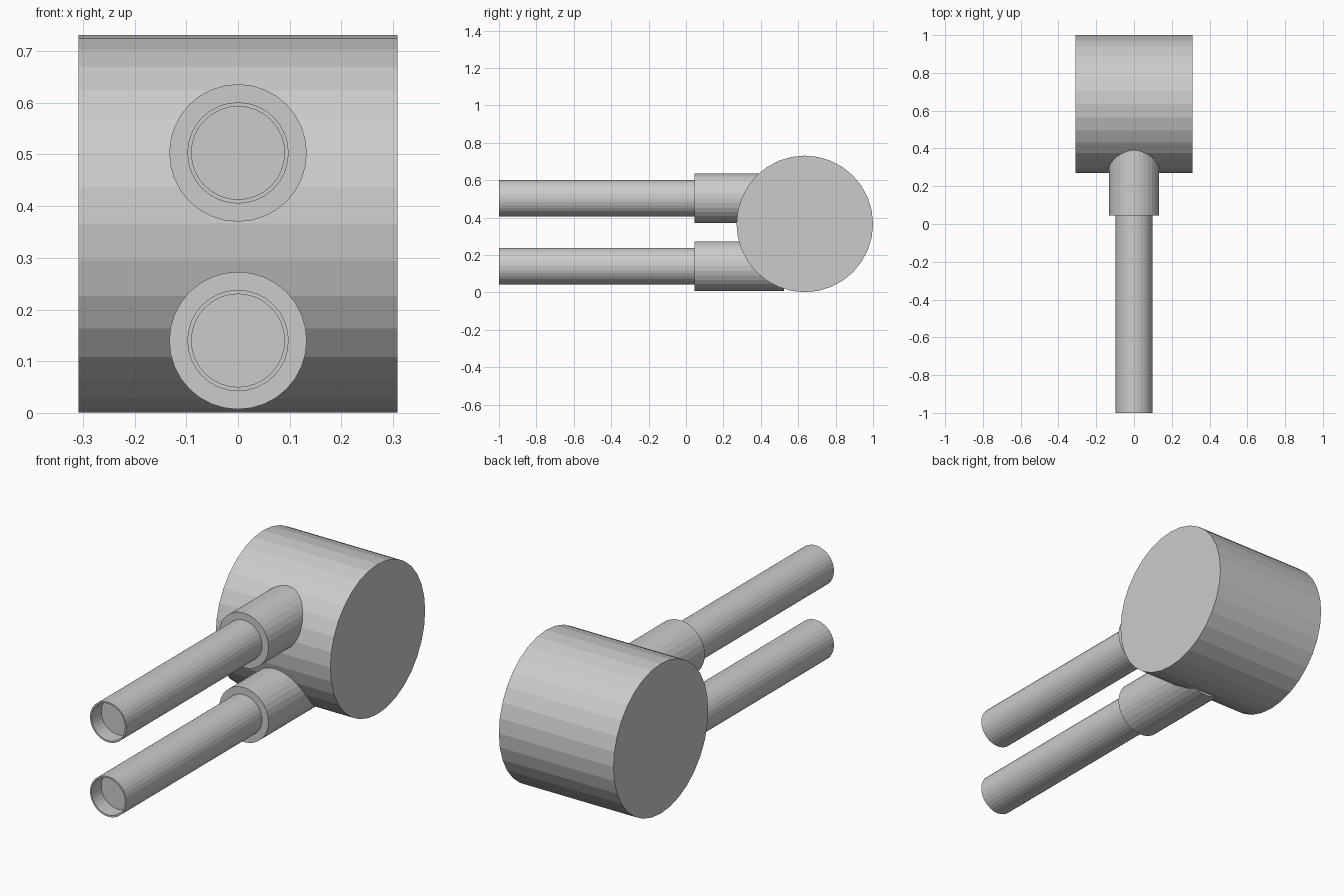
import bpy, bmesh, math
from mathutils import Matrix

if "Cube" in bpy.data.objects:
    bpy.data.objects.remove(bpy.data.objects["Cube"])

SIDES = 32


def lathe(name, profile, matrix):
    """Revolve (radius, height) points around z, cap both ends, then place."""
    bm = bmesh.new()
    rings = []
    for r, h in profile:
        rings.append([bm.verts.new((r * math.cos(2 * math.pi * i / SIDES),
                                    r * math.sin(2 * math.pi * i / SIDES), h))
                      for i in range(SIDES)])
    for a, b in zip(rings, rings[1:]):
        for i in range(SIDES):
            j = (i + 1) % SIDES
            bm.faces.new((a[i], a[j], b[j], b[i]))
    bm.faces.new(rings[0])
    bm.faces.new(rings[-1])
    bm.transform(matrix)
    bmesh.ops.recalc_face_normals(bm, faces=bm.faces)
    mesh = bpy.data.meshes.new(name)
    bm.to_mesh(mesh)
    bm.free()
    obj = bpy.data.objects.new(name, mesh)
    bpy.context.collection.objects.link(obj)
    return obj


# Drum lying along x
lathe("drum", [(0.365, -0.309), (0.365, 0.309)],
      Matrix.Translation((0, 0.635, 0.366)) @ Matrix.Rotation(math.pi / 2, 4, 'Y'))

# Two barrels pointing to the front, each with a collar running into the drum
for label, z in (("lower", 0.14), ("upper", 0.503)):
    place = Matrix.Translation((0, 0, z)) @ Matrix.Rotation(-math.pi / 2, 4, 'X')
    lathe(label + "_collar", [(0.133, 0.045), (0.133, 0.525)], place)
    # Barrel with a shallow recessed muzzle
    lathe(label + "_barrel",
          [(0.09, -0.925), (0.09, -1.0), (0.098, -1.0), (0.098, 0.06)], place)
